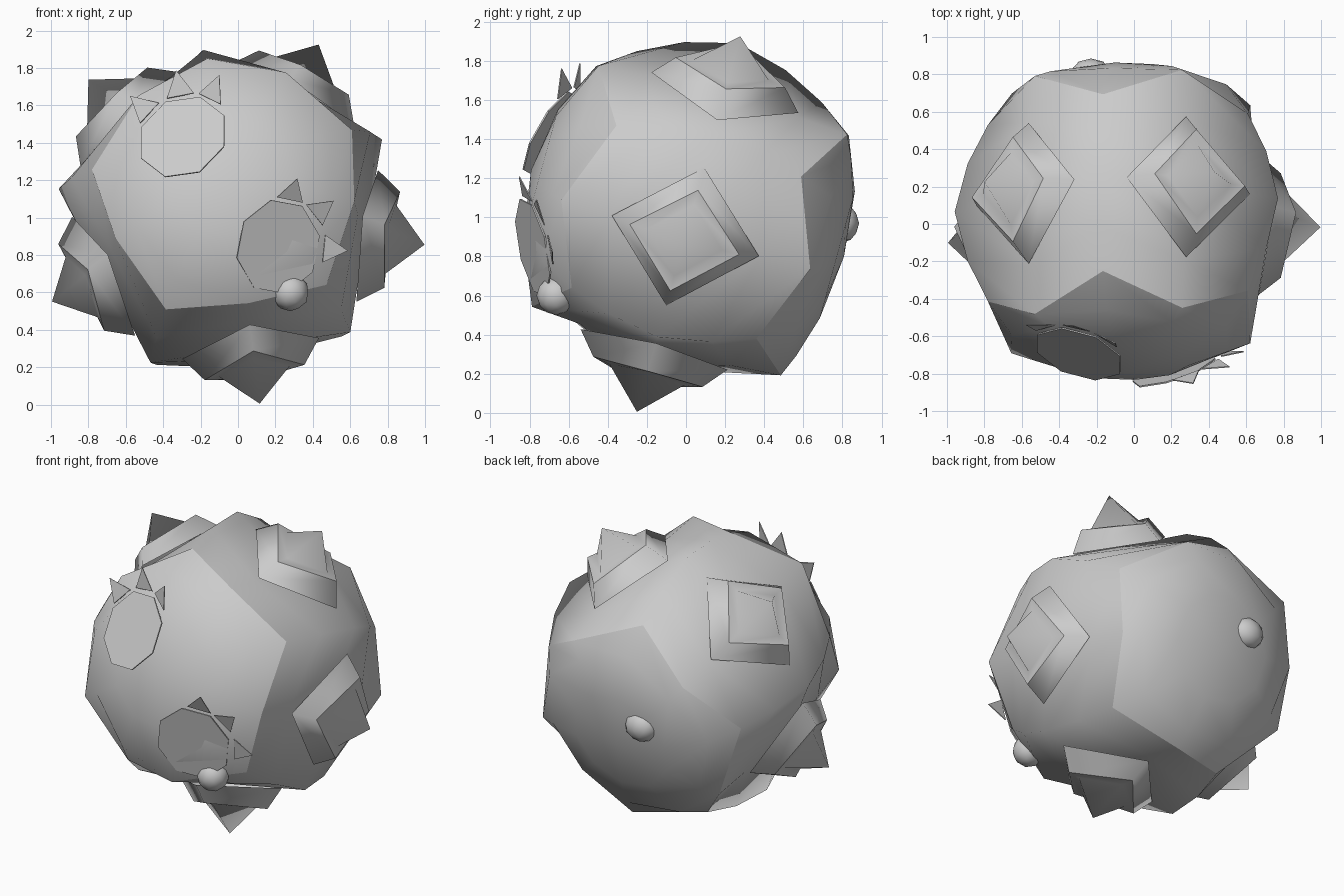
import bpy, bmesh, math
from mathutils import Vector, Matrix

if "Cube" in bpy.data.objects:
    bpy.data.objects.remove(bpy.data.objects["Cube"])

CENTRE = Vector((-0.05, 0.027, 1.015))
TILT = Matrix.Rotation(math.radians(74.6), 4, 'X')      # local z = front axis of the body
FRAME = Matrix.Translation(CENTRE) @ TILT

grey = bpy.data.materials.new("plain_grey")
grey.diffuse_color = (0.6, 0.6, 0.6, 1)
grey.use_nodes = True
grey.node_tree.nodes["Principled BSDF"].inputs["Base Color"].default_value = grey.diffuse_color


def add_object(name, bm, matrix=None, smooth=False):
    if matrix is not None:
        bm.transform(matrix)
    bmesh.ops.recalc_face_normals(bm, faces=bm.faces[:])
    for f in bm.faces:
        f.smooth = smooth
    me = bpy.data.meshes.new(name)
    bm.to_mesh(me)
    bm.free()
    me.materials.append(grey)
    ob = bpy.data.objects.new(name, me)
    bpy.context.collection.objects.link(ob)
    return ob


def ring(bm, n, even, odd=None, start=0.0, squash=1.0):
    """Loop of n vertices; even and odd ones take their own (height, radius)."""
    odd = odd or even
    out = []
    for i in range(n):
        a = start + 2 * math.pi * i / n
        z, r = odd if i % 2 else even
        out.append(bm.verts.new((r * math.cos(a) * squash, r * math.sin(a), z)))
    return out


def diamond(bm, h_axial, axial, h_tangent, tangent):
    return [bm.verts.new(p) for p in ((axial, 0, h_axial), (0, tangent, h_tangent),
                                      (-axial, 0, h_axial), (0, -tangent, h_tangent))]


def bridge(bm, a, b):
    n = len(a)
    for i in range(n):
        j = (i + 1) % n
        bm.faces.new((a[i], a[j], b[j], b[i]))


def crease(bm, loop):
    for i in range(len(loop)):
        bm.edges.get((loop[i], loop[(i + 1) % len(loop)])).smooth = False


def fan(bm, loop, tip):
    for i in range(len(loop)):
        bm.faces.new((loop[i], loop[(i + 1) % len(loop)], tip))


def outward(direction):
    """Matrix at the body centre: z along direction, x kept close to world x."""
    n = Vector(direction).normalized()
    r = (Vector((1, 0, 0)) - n * n.x).normalized()
    m = Matrix((r, n.cross(r), n)).transposed().to_4x4()
    return Matrix.Translation(CENTRE) @ m


# Body: faceted ball with five hollowed side panels and creased front and back caps
bm = bmesh.new()
half = [((0.80, 0.34), (0.80, 0.34)), ((0.71, 0.56), (0.67, 0.61)),
        ((0.66, 0.68), (0.49, 0.74)), ((0.40, 0.70), (0.27, 0.85))]
mirrored = [((-m[0], m[1]), (-c[0], c[1])) for m, c in reversed(half)]
mirrored[-1] = ((-0.775, 0.34), (-0.775, 0.34))
profile = half + [((0.0, 0.74), (0.0, 0.92))] + mirrored
loops = [ring(bm, 10, m, c, math.radians(-9)) for m, c in profile]
for a, b in zip(loops, loops[1:]):
    bridge(bm, a, b)
fan(bm, loops[0], bm.verts.new((0, 0, 0.85)))
fan(bm, loops[-1], bm.verts.new((0, 0, -0.81)))
crease(bm, loops[2])
crease(bm, loops[6])
add_object("body", bm, FRAME, smooth=True)

# Five square plinths with pyramid spikes, one in each side panel
for k in range(5):
    bm = bmesh.new()
    outer = diamond(bm, 0.725, 0.39, 0.75, 0.37)
    rim = diamond(bm, 0.845, 0.29, 0.885, 0.27)
    inner = diamond(bm, 0.86, 0.20, 0.88, 0.19)
    bridge(bm, outer, rim)
    bridge(bm, rim, inner)
    fan(bm, inner, bm.verts.new((0, 0, 1.06)))
    crease(bm, rim)
    # a corner of each square lies along the front axis
    place = Matrix.Rotation(math.radians(-9 + 72 * k), 4, 'Z') @ Matrix.Rotation(math.pi / 2, 4, 'Y')
    add_object("spike_%d" % (k + 1), bm, FRAME @ place, smooth=True)

# Eyes: thin octagonal discs, each with three triangular lashes
eyes = [((-0.245, -0.72, 0.415), 0.25, 1.0, 22, (136, 93, 55), 0.06),
        ((0.255, -0.78, -0.165), 0.262, 0.9, 10, (75, 38, -6), 0.03)]
for e, (direction, radius, squash, turn, angles, lift) in enumerate(eyes, 1):
    m = outward(direction)
    bm = bmesh.new()
    low = ring(bm, 8, (0.864, radius), start=math.radians(turn), squash=squash)
    top = ring(bm, 8, (0.872, radius), start=math.radians(turn), squash=squash)
    bridge(bm, low, top)
    bm.faces.new(top)
    bm.faces.new(low)
    add_object("eye_%d" % e, bm, m)
    bm = bmesh.new()
    for ang in angles:
        rot = Matrix.Rotation(math.radians(ang), 4, 'Z')
        tri = [(0.26, -0.075), (0.26, 0.075), (0.385, 0.0)]
        lo, hi = [[bm.verts.new(rot @ Vector((x, y, 0.86 + lift * (x > 0.3) + t)))
                   for x, y in tri] for t in (0.0, 0.006)]
        bridge(bm, lo, hi)
        bm.faces.new(lo)
        bm.faces.new(hi)
    add_object("lashes_%d" % e, bm, m)

# Small round knobs: one at the lower front, one on the back
for name, pos, size in (("front_knob", (0.28, -0.665, 0.60), (0.1, 0.1, 0.1)),
                        ("back_knob", (-0.23, 0.80, 0.97), (0.11, 0.085, 0.1))):
    bm = bmesh.new()
    bmesh.ops.create_icosphere(bm, subdivisions=2, radius=1.0)
    add_object(name, bm, Matrix.Translation(pos) @ Matrix.Diagonal((*size, 1)), smooth=True)
